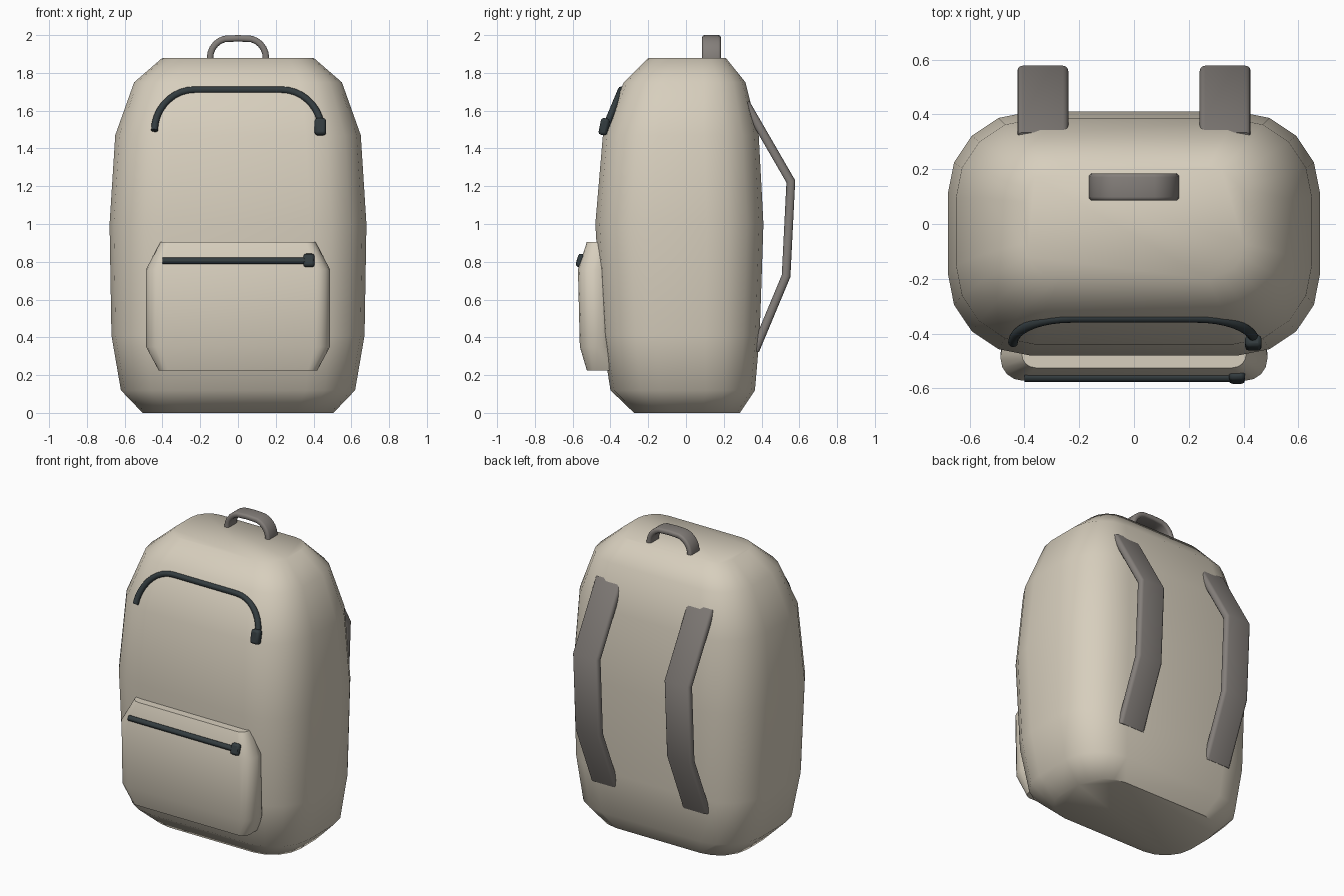
import bpy, bmesh, math
from mathutils import Vector

if "Cube" in bpy.data.objects:
    bpy.data.objects.remove(bpy.data.objects["Cube"])


def material(name, rgb):
    m = bpy.data.materials.new(name)
    m.diffuse_color = (*rgb, 1)
    m.use_nodes = True
    m.node_tree.nodes["Principled BSDF"].inputs["Base Color"].default_value = m.diffuse_color
    return m


CANVAS = material("beige canvas", (0.68, 0.62, 0.51))
WEBBING = material("grey webbing", (0.23, 0.21, 0.195))
ZIP = material("dark zip", (0.033, 0.045, 0.05))


def rounded_rect(hx, hy, r, seg):
    """Outline points of a rounded rectangle, counter-clockwise."""
    pts = []
    for k, (sx, sy) in enumerate([(1, 1), (-1, 1), (-1, -1), (1, -1)]):
        for i in range(seg + 1):
            a = math.pi / 2 * (k + i / seg)
            pts.append((sx * (hx - r) + r * math.cos(a),
                        sy * (hy - r) + r * math.sin(a)))
    return pts


def skin(name, rings, mat, angle):
    """Join rings of points into a closed, smooth-shaded solid."""
    bm = bmesh.new()
    loops = [[bm.verts.new(p) for p in ring] for ring in rings]
    n = len(loops[0])
    for a, b in zip(loops, loops[1:]):
        for i in range(n):
            j = (i + 1) % n
            bm.faces.new((a[i], a[j], b[j], b[i]))
    bm.faces.new(loops[0][::-1])
    bm.faces.new(loops[-1])
    bmesh.ops.recalc_face_normals(bm, faces=bm.faces)
    mesh = bpy.data.meshes.new(name)
    bm.to_mesh(mesh)
    bm.free()
    mesh.materials.append(mat)
    ob = bpy.data.objects.new(name, mesh)
    bpy.context.collection.objects.link(ob)
    bpy.ops.object.select_all(action='DESELECT')
    ob.select_set(True)
    bpy.context.view_layer.objects.active = ob
    bpy.ops.object.shade_smooth_by_angle(angle=math.radians(angle))
    return ob


def loft(name, sections, seg, mat, angle):
    """Stack rounded rectangles: (z, half width, front y, back y, radius)."""
    rings = []
    for z, hx, y0, y1, r in sections:
        c = (y0 + y1) / 2
        rings.append([(x, y + c, z)
                      for x, y in rounded_rect(hx, (y1 - y0) / 2, r, seg)])
    return skin(name, rings, mat, angle)


def sweep(name, path, axis, width, thick, r, seg, mat, angle=50):
    """Sweep a rounded strip along a planar path; axis is the width direction."""
    path = [Vector(p) for p in path]
    axis = Vector(axis).normalized()
    outline = rounded_rect(width / 2, thick / 2, r, seg)
    rings = []
    for i, p in enumerate(path):
        d0 = (p - path[max(i - 1, 0)]).normalized()
        d1 = (path[min(i + 1, len(path) - 1)] - p).normalized()
        side = (d0 + d1).normalized().cross(axis)
        d = d1 if d1.length else d0
        miter = 1 / max(0.5, abs(side.dot(d.cross(axis))))
        rings.append([p + axis * u + side * v * miter for u, v in outline])
    return skin(name, rings, mat, angle)


# Main bag and front pocket
loft("bag_body", [
    (0.00, 0.505, -0.275, 0.285, 0.20),
    (0.12, 0.62, -0.40, 0.365, 0.26),
    (0.41, 0.67, -0.445, 0.39, 0.29),
    (1.00, 0.68, -0.48, 0.41, 0.30),
    (1.47, 0.65, -0.44, 0.385, 0.29),
    (1.75, 0.55, -0.33, 0.315, 0.22),
    (1.88, 0.40, -0.20, 0.21, 0.13)], 4, CANVAS, 50)

loft("front_pocket", [
    (0.225, 0.42, -0.525, -0.35, 0.05),
    (0.35, 0.487, -0.562, -0.39, 0.08),
    (0.76, 0.487, -0.572, -0.40, 0.08),
    (0.905, 0.41, -0.525, -0.40, 0.05)], 4, CANVAS, 50)

# Carry handle on top
arch = [(-0.148, 0.135, 1.85)]
for i in range(13):
    a = math.pi * (1 - i / 12)
    arch.append((0.045 * math.copysign(min(1, abs(math.cos(a)) * 4), math.cos(a))
                 + 0.103 * math.cos(a), 0.135, 1.88 + 0.103 * math.sin(a)))
arch.append((0.148, 0.135, 1.85))
sweep("carry_handle", arch, (0, 1, 0), 0.10, 0.034, 0.014, 3, WEBBING)

# Shoulder straps
for side, x in (("left", -0.333), ("right", 0.333)):
    sweep(side + "_shoulder_strap",
          [(x, 0.315, 1.64), (x, 0.555, 1.225), (x, 0.53, 0.725), (x, 0.365, 0.33)],
          (1, 0, 0), 0.186, 0.046, 0.02, 3, WEBBING, 40)

# Main zip: an arch lying on the sloping upper front
SLOPE = 0.42


def on_slope(x, z):
    return (x, -0.435 + (z - 1.49) * SLOPE, z)


half = [on_slope(-0.23 - 0.212 * math.sin(a), 1.495 + 0.215 * math.cos(a))
        for a in [math.pi / 2 * (1 - i / 9) for i in range(10)]]
arc = half + [(-x, y, z) for x, y, z in half[::-1]]
sweep("main_zip", arc, (0, -1, SLOPE), 0.036, 0.036, 0.0179, 3, ZIP)

# Pocket zip
sweep("pocket_zip", [(-0.40, -0.56, 0.805), (0.40, -0.56, 0.805)],
      (0, 1, 0), 0.034, 0.034, 0.0169, 3, ZIP)


# Zip pulls: small bevelled blocks
def zip_pull(name, loc, size, tilt):
    bpy.ops.mesh.primitive_cube_add(size=1, location=loc)
    ob = bpy.context.object
    ob.name = name
    ob.scale = size
    bpy.ops.object.transform_apply(location=False, rotation=False, scale=True)
    ob.rotation_euler.x = tilt
    ob.data.materials.append(ZIP)
    mod = ob.modifiers.new("round", 'BEVEL')
    mod.width = 0.014
    mod.segments = 2
    bpy.ops.object.shade_smooth_by_angle(angle=math.radians(50))


zip_pull("main_zip_pull", (0.436, -0.434, 1.515), (0.06, 0.046, 0.09), -0.2)
zip_pull("pocket_zip_pull", (0.376, -0.56, 0.807), (0.06, 0.036, 0.072), -0.3)
